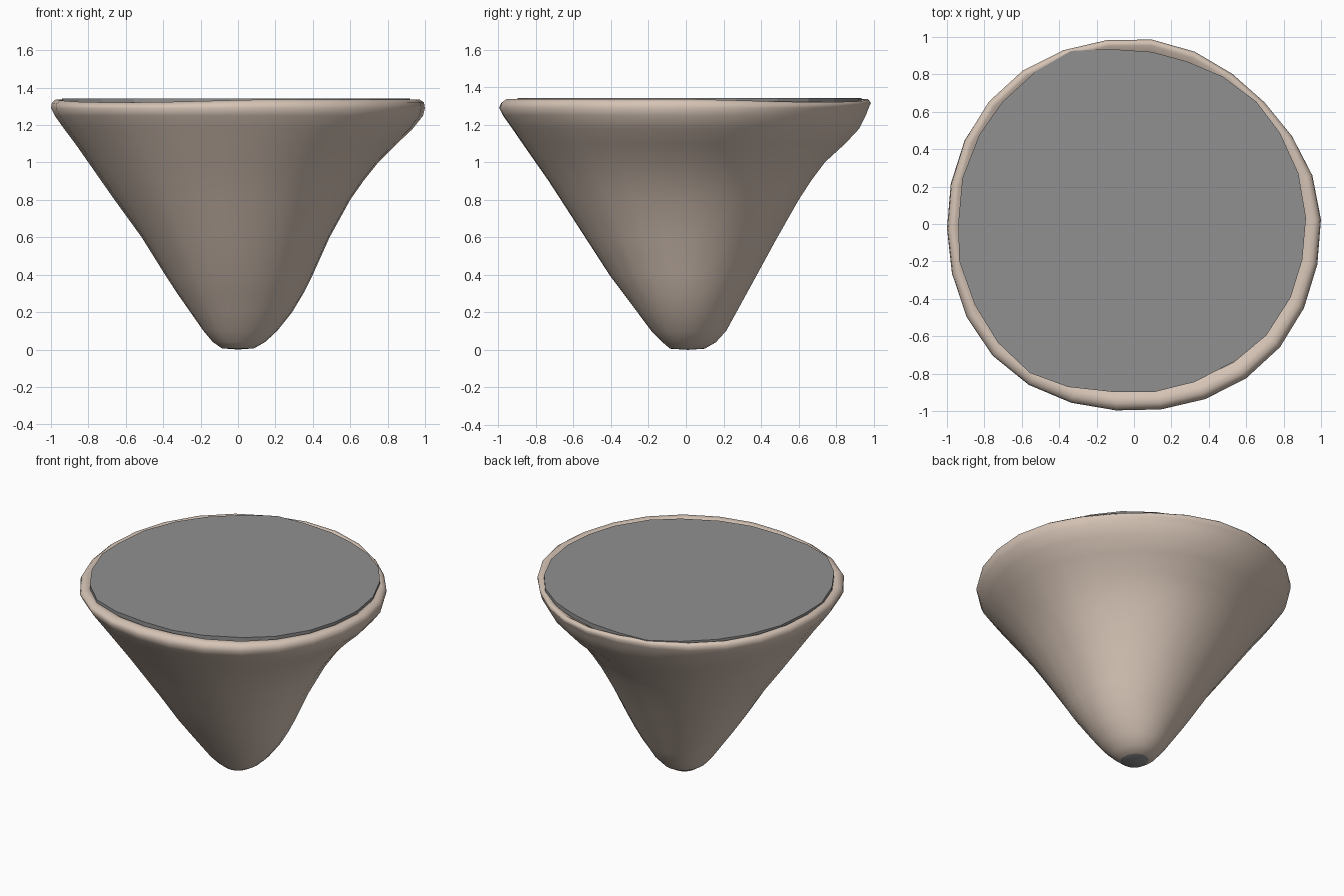
import bpy, bmesh, math

if "Cube" in bpy.data.objects:
    bpy.data.objects.remove(bpy.data.objects["Cube"])

N = 26  # sides around the bowl


def material(name, rgb):
    m = bpy.data.materials.new(name)
    m.diffuse_color = (*rgb, 1)
    m.use_nodes = True
    m.node_tree.nodes["Principled BSDF"].inputs["Base Color"].default_value = m.diffuse_color
    return m


TAN = material("warm clay", (0.67, 0.55, 0.465))
GREY = material("flat grey", (0.285, 0.28, 0.28))

# height, then radius towards +x, +y, -x, -y
PROFILE = [
    (0.006, 0.085, 0.10, 0.085, 0.085),
    (0.04, 0.145, 0.16, 0.135, 0.125),
    (0.10, 0.21, 0.215, 0.185, 0.185),
    (0.20, 0.29, 0.27, 0.255, 0.26),
    (0.30, 0.35, 0.325, 0.325, 0.335),
    (0.40, 0.40, 0.38, 0.39, 0.41),
    (0.60, 0.49, 0.49, 0.515, 0.54),
    (0.80, 0.60, 0.605, 0.66, 0.67),
    (0.90, 0.67, 0.67, 0.73, 0.735),
    (1.00, 0.75, 0.745, 0.80, 0.805),
    (1.10, 0.85, 0.855, 0.87, 0.875),
    (1.18, 0.935, 0.93, 0.93, 0.93),
    (1.25, 0.99, 0.965, 0.98, 0.98),
    (1.29, 1.00, 0.98, 1.00, 1.00),
    (1.32, 0.995, 0.992, 0.995, 0.99),
    (1.337, 0.97, 0.98, 0.975, 0.965),
    (1.335, 0.94, 0.96, 0.955, 0.93),
    (1.31, 0.90, 0.92, 0.92, 0.89),
]


def radius(row, a):
    c, s = math.cos(a), math.sin(a)
    rx = row[1] if c > 0 else row[3]
    ry = row[2] if s > 0 else row[4]
    r = rx * c * c + ry * s * s
    # the bowl is flattened at the back right and fuller at the other corners
    bump = math.sin(2 * a) ** 2
    if c > 0 and s > 0:
        amount = -0.04 * min(row[0], 1.0)
    elif c < 0 and s < 0:
        amount = 0.033
    else:
        amount = 0.022
    return r * (1 + amount * bump)


def make_object(name, bm, mats):
    bmesh.ops.recalc_face_normals(bm, faces=bm.faces)
    me = bpy.data.meshes.new(name)
    bm.to_mesh(me)
    bm.free()
    for m in mats:
        me.materials.append(m)
    ob = bpy.data.objects.new(name, me)
    bpy.context.collection.objects.link(ob)
    return ob


def bridge(bm, lower, upper, smooth):
    n = len(lower)
    for i in range(n):
        j = (i + 1) % n
        f = bm.faces.new((lower[i], lower[j], upper[j], upper[i]))
        f.smooth = smooth


# Tapered bowl with a rolled rim
bm = bmesh.new()
rings = []
for row in PROFILE:
    ring = []
    for k in range(N):
        a = 2 * math.pi * (k + 0.1) / N
        r = radius(row, a)
        z = row[0]
        if z > 1.3:  # rim sags a little at front left and back right
            z -= 0.016 * max(0, math.cos(2 * (a - math.radians(230))))
        ring.append(bm.verts.new((r * math.cos(a), r * math.sin(a), z)))
    rings.append(ring)
for lo, hi in zip(rings, rings[1:]):
    bridge(bm, lo, hi, True)

# Small grey patch at the tip
tip = bm.verts.new((0, 0.01, 0))
for i in range(N):
    f = bm.faces.new((rings[0][i], tip, rings[0][(i + 1) % N]))
    f.material_index = 1
    f.smooth = True
make_object("bowl", bm, [TAN, GREY])

# Flat grey fill: (angle, radius) outline of the uneven disc
OUTLINE = [(2, .92), (17, .92), (32, .92), (45, .925), (59, .92), (72, .914),
           (84, .925), (98, .945), (110, .985), (123, .97), (137, .96),
           (150, .955), (165, .95), (180, .94), (192, .955), (207, .955),
           (221, .965), (235, .972), (248, .94), (263, .905), (277, .905),
           (291, .905), (307, .912), (320, .925), (335, .925), (348, .92)]
bm = bmesh.new()
top, bottom = [], []
for deg, r in OUTLINE:
    a = math.radians(deg)
    x, y = r * math.cos(a), r * math.sin(a)
    top.append(bm.verts.new((x, y, 1.342)))
    bottom.append(bm.verts.new((x, y, 1.312)))
bm.faces.new(top)
bm.faces.new(bottom)
bridge(bm, bottom, top, False)
make_object("top_fill", bm, [GREY])
